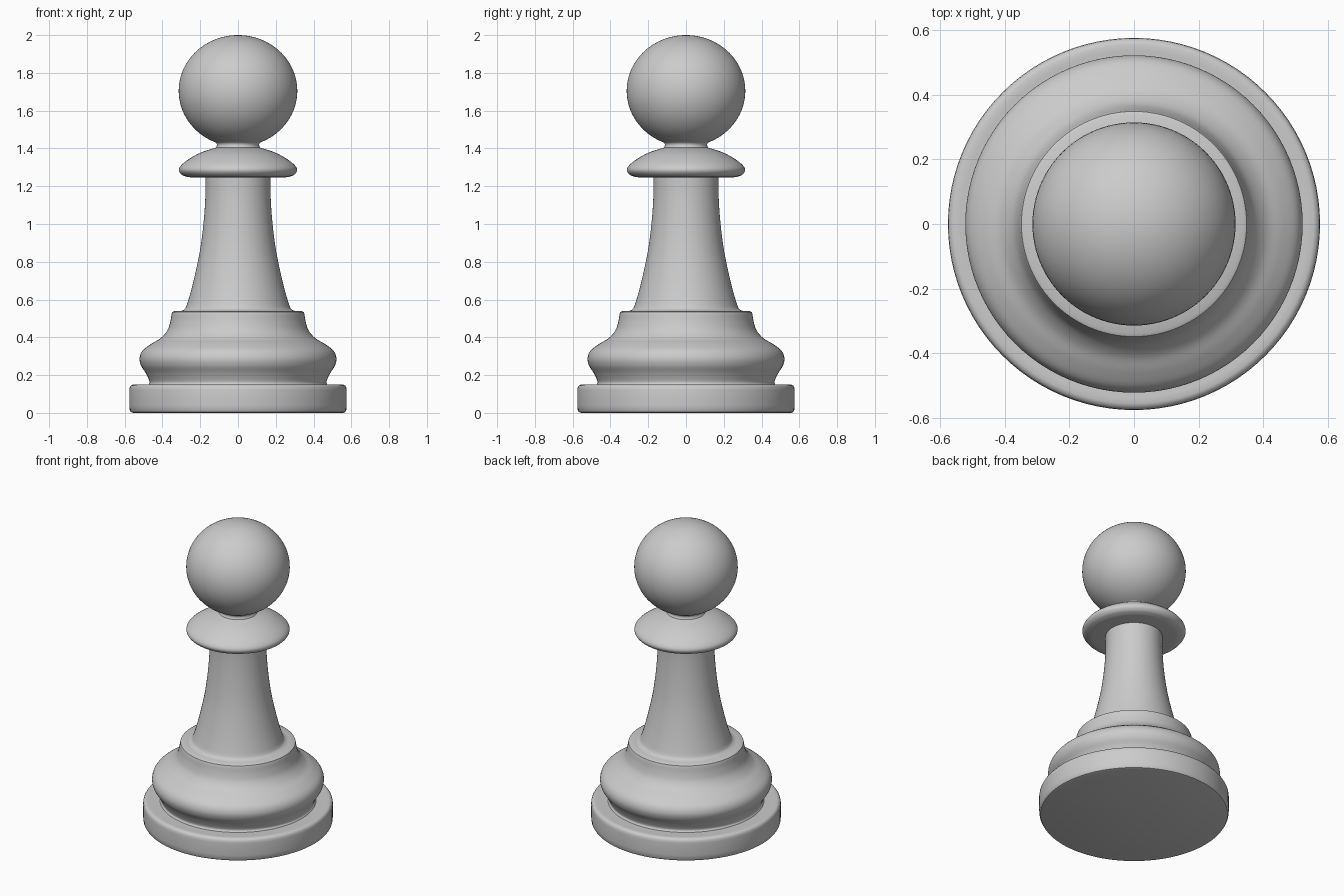
import bpy, math
from mathutils import Vector

if "Cube" in bpy.data.objects:
    bpy.data.objects.remove(bpy.data.objects["Cube"])

SEGMENTS = 96


def smooth_curve(points, steps=5):
    """Catmull-Rom curve through (radius, z) points."""
    p = [Vector(q) for q in points]
    p = [2 * p[0] - p[1]] + p + [2 * p[-1] - p[-2]]
    out = []
    for a, b, c, d in zip(p, p[1:], p[2:], p[3:]):
        for k in range(steps):
            t = k / steps
            out.append(0.5 * (2 * b + (c - a) * t + (2 * a - 5 * b + 4 * c - d) * t * t
                              + (3 * b - a - 3 * c + d) * t ** 3))
    return [(v.x, v.y) for v in out] + [tuple(points[-1])]


def lathe(name, profile):
    """Revolve a bottom-to-top (radius, z) profile around z."""
    verts, rings, faces = [], [], []
    for r, z in profile:
        n = 1 if r < 1e-5 else SEGMENTS
        rings.append([len(verts) + i for i in range(n)])
        verts += [(r * math.cos(math.tau * i / n), r * math.sin(math.tau * i / n), z)
                  for i in range(n)]
    for lo, hi in zip(rings, rings[1:]):
        for i in range(SEGMENTS):
            j = (i + 1) % SEGMENTS
            quad = [lo[i % len(lo)], lo[j % len(lo)], hi[j % len(hi)], hi[i % len(hi)]]
            faces.append(list(dict.fromkeys(quad)))
    mesh = bpy.data.meshes.new(name)
    mesh.from_pydata(verts, [], faces)
    obj = bpy.data.objects.new(name, mesh)
    bpy.context.collection.objects.link(obj)
    bpy.ops.object.select_all(action='DESELECT')
    obj.select_set(True)
    bpy.context.view_layer.objects.active = obj
    bpy.ops.object.shade_smooth_by_angle(angle=math.radians(40))
    return obj


# Disc foot with softened rims
lathe("base", [(0, 0), (0.555, 0), (0.567, 0.004), (0.573, 0.015), (0.575, 0.04), (0.575, 0.12),
               (0.573, 0.135), (0.567, 0.145), (0.555, 0.15), (0.535, 0.148), (0.46, 0.148)])

# Bulging foot moulding ending in a flat ledge
lathe("lower_body", smooth_curve([(0.475, 0.147), (0.468, 0.165), (0.488, 0.21), (0.513, 0.25),
                                  (0.521, 0.29), (0.505, 0.33), (0.46, 0.365), (0.41, 0.395),
                                  (0.375, 0.435), (0.359, 0.48), (0.351, 0.525)])
      + [(0.348, 0.534), (0.338, 0.539), (0.27, 0.541)])

# Tapered stem
lathe("stem", smooth_curve([(0.30, 0.54), (0.279, 0.553), (0.262, 0.60), (0.235, 0.70),
                            (0.203, 0.85), (0.183, 1.0), (0.173, 1.14), (0.172, 1.255)]))

# Collar with flat underside and domed top
lathe("collar", [(0.165, 1.247), (0.25, 1.247)]
      + smooth_curve([(0.27, 1.249), (0.298, 1.261), (0.313, 1.285), (0.299, 1.313),
                      (0.25, 1.35), (0.19, 1.381), (0.105, 1.408)]))

# Short neck flaring into the head
lathe("neck", smooth_curve([(0.118, 1.402), (0.112, 1.418), (0.118, 1.432), (0.14, 1.446)]))

# Slightly flattened ball head, open where it meets the neck
start = math.asin(0.115 / 0.314)
angles = [start + (math.pi - start) * k / 40 for k in range(41)]
lathe("head", [(0.314 * math.sin(a), 1.705 - 0.295 * math.cos(a)) for a in angles])
